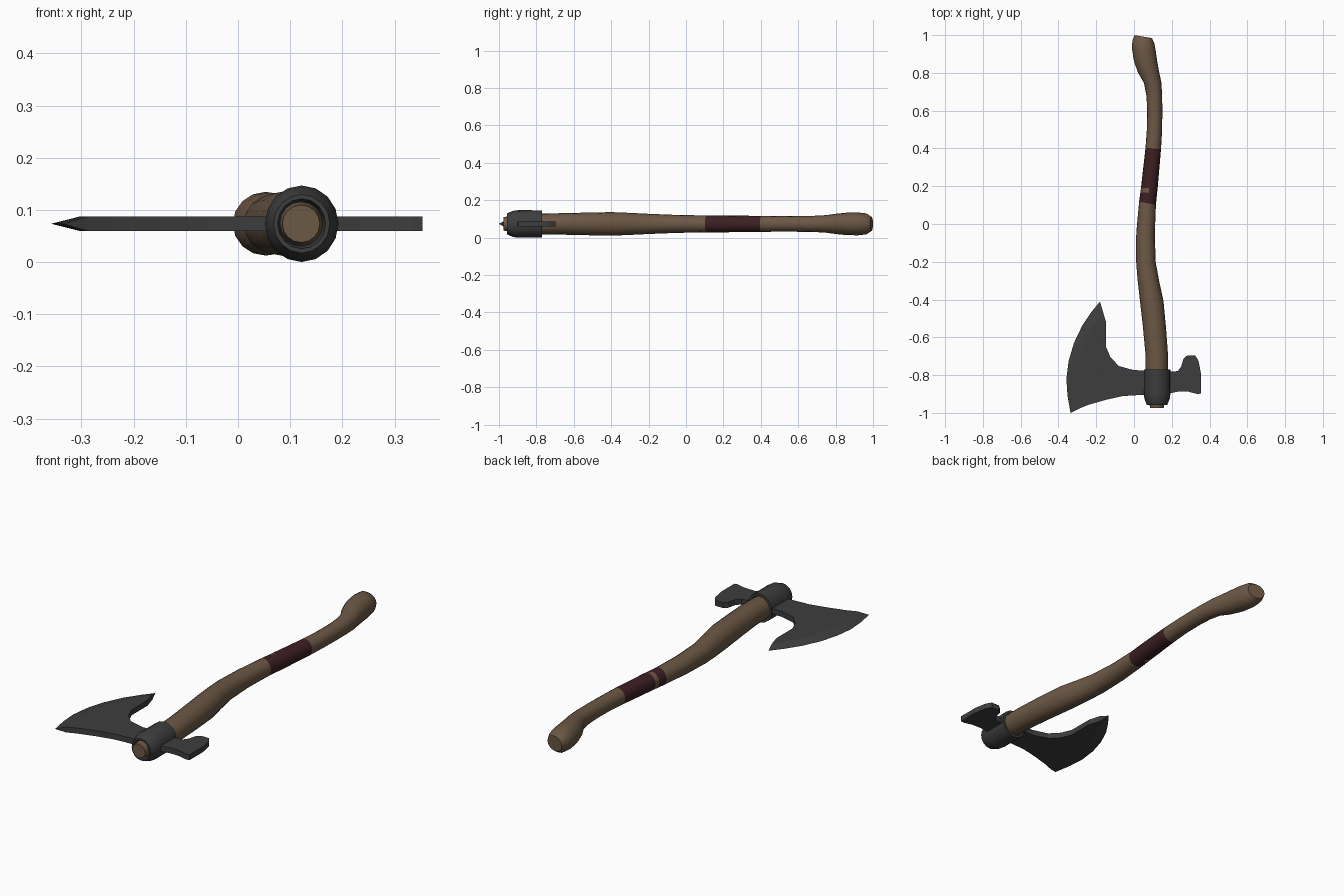
import bpy, bmesh, math
from mathutils import Vector

if "Cube" in bpy.data.objects:
    bpy.data.objects.remove(bpy.data.objects["Cube"])

ZC = 0.0735          # height of the centre line
HALF = 0.014         # half thickness of the blade plate
SIDES = 16


def material(name, rgb):
    m = bpy.data.materials.new(name)
    m.diffuse_color = (*rgb, 1)
    m.use_nodes = True
    m.node_tree.nodes["Principled BSDF"].inputs["Base Color"].default_value = m.diffuse_color
    return m


wood = material("brown wood", (0.15, 0.098, 0.06))
grip = material("dark red leather", (0.045, 0.014, 0.017))
steel = material("dark steel", (0.047, 0.047, 0.047))


def finish(bm, name, mats, angle=None):
    bmesh.ops.recalc_face_normals(bm, faces=bm.faces)
    mesh = bpy.data.meshes.new(name)
    bm.to_mesh(mesh)
    bm.free()
    for m in mats:
        mesh.materials.append(m)
    ob = bpy.data.objects.new(name, mesh)
    bpy.context.collection.objects.link(ob)
    if angle:
        bpy.ops.object.select_all(action='DESELECT')
        ob.select_set(True)
        bpy.context.view_layer.objects.active = ob
        bpy.ops.object.shade_smooth_by_angle(angle=math.radians(angle))
    return ob


def loft(bm, sections, closed=False):
    """Rings along y from (y, x left, x right, half height, tilt)."""
    rings = []
    for y, x0, x1, h, tilt in sections:
        cx, r = (x0 + x1) / 2, (x1 - x0) / 2
        ring = []
        for i in range(SIDES):
            a = 2 * math.pi * i / SIDES
            dx = r * math.cos(a)
            ring.append(bm.verts.new((cx + dx, y + tilt * dx, ZC + h * math.sin(a))))
        rings.append(ring)
    pairs = list(zip(rings, rings[1:]))
    if closed:
        pairs.append((rings[-1], rings[0]))
    else:
        bm.faces.new(rings[0])
        bm.faces.new(rings[-1])
    for a, b in pairs:
        for i in range(SIDES):
            j = (i + 1) % SIDES
            bm.faces.new((a[i], a[j], b[j], b[i]))


# curved handle
bm = bmesh.new()
loft(bm, [
    (-0.975, 0.085, 0.157, 0.036, 0), (-0.94, 0.08, 0.162, 0.042, 0),
    (-0.77, 0.062, 0.180, 0.056, 0), (-0.68, 0.060, 0.179, 0.057, 0),
    (-0.55, 0.047, 0.170, 0.060, -0.1), (-0.40, 0.030, 0.156, 0.063, -0.12),
    (-0.30, 0.019, 0.134, 0.059, -0.1), (-0.20, 0.011, 0.115, 0.054, -0.08),
    (-0.05, 0.012, 0.110, 0.048, -0.08), (0.11, 0.027, 0.116, 0.045, -0.2),
    (0.165, 0.034, 0.122, 0.045, -0.05), (0.19, 0.037, 0.125, 0.045, -0.05),
    (0.40, 0.061, 0.143, 0.043, -0.1), (0.50, 0.068, 0.149, 0.041, 0),
    (0.60, 0.070, 0.150, 0.042, 0), (0.68, 0.066, 0.149, 0.043, 0.1),
    (0.75, 0.053, 0.144, 0.047, 0.1), (0.80, 0.022, 0.134, 0.054, 0),
    (0.86, 0.000, 0.123, 0.060, 0), (0.92, -0.010, 0.115, 0.061, -0.05),
    (0.965, -0.009, 0.107, 0.056, -0.1), (0.992, 0.003, 0.095, 0.038, -0.17)])
bm.normal_update()
# leather wrap, with a bare wood strip on the right side
for f in bm.faces:
    c = f.calc_center_median()
    bare = 0.16 < c.y < 0.195 and f.normal.x > 0.1
    f.material_index = 1 if 0.11 < c.y < 0.40 and not bare else 0
finish(bm, "handle", [wood, grip], 40)

# hollow socket around the handle
bm = bmesh.new()
X = 0.122
loft(bm, [(y, X - r, X + r, r * 1.04, 0) for y, r in (
    (-0.77, 0.058), (-0.77, 0.070), (-0.90, 0.0705), (-0.925, 0.067),
    (-0.957, 0.054), (-0.957, 0.046), (-0.93, 0.040))], closed=True)
finish(bm, "axe_socket", [steel], 30)


def plate(bm, outline):
    """Flat plate caps and returns top and bottom loops."""
    loops = [[bm.verts.new((x, y, ZC + s * HALF)) for x, y in outline] for s in (1, -1)]
    for l in loops:
        bm.faces.new(l)
    return loops


# blade: flat body with a bevel running to the cutting edge
edge = [(-0.180, -0.41), (-0.225, -0.465), (-0.275, -0.54), (-0.318, -0.63),
        (-0.346, -0.725), (-0.358, -0.82), (-0.352, -0.91), (-0.336, -1.0)]
bevel = [(-0.167, -0.455), (-0.190, -0.495), (-0.230, -0.56), (-0.268, -0.645),
         (-0.293, -0.735), (-0.303, -0.82), (-0.298, -0.90), (-0.288, -0.976)]
back = [(-0.24, -0.957), (-0.15, -0.931), (-0.06, -0.911), (0.07, -0.903),
        (0.07, -0.775), (0.0, -0.774), (-0.08, -0.752), (-0.125, -0.705),
        (-0.148, -0.65), (-0.148, -0.52)]
bm = bmesh.new()
top, bot = plate(bm, bevel + back)
tip = [bm.verts.new((x, y, ZC)) for x, y in edge]
n, k = len(top), len(bevel)
for i in range(k - 1):
    for side in (top, bot):
        bm.faces.new((side[i], side[i + 1], tip[i + 1], tip[i]))
for i in (0, k - 1):
    bm.faces.new((top[i], bot[i], tip[i]))
for i in range(k - 1, n):
    j = (i + 1) % n
    bm.faces.new((top[i], top[j], bot[j], bot[i]))
finish(bm, "axe_blade", [steel])

# hooked poll at the back of the head
poll = [(0.17, -0.783), (0.232, -0.779), (0.25, -0.755), (0.262, -0.712),
        (0.28, -0.697), (0.325, -0.697), (0.342, -0.725), (0.354, -0.79),
        (0.354, -0.898), (0.335, -0.9), (0.29, -0.888), (0.235, -0.887), (0.17, -0.9)]
bm = bmesh.new()
top, bot = plate(bm, poll)
for i in range(len(top)):
    j = (i + 1) % len(top)
    bm.faces.new((top[i], top[j], bot[j], bot[i]))
finish(bm, "axe_poll", [steel])
